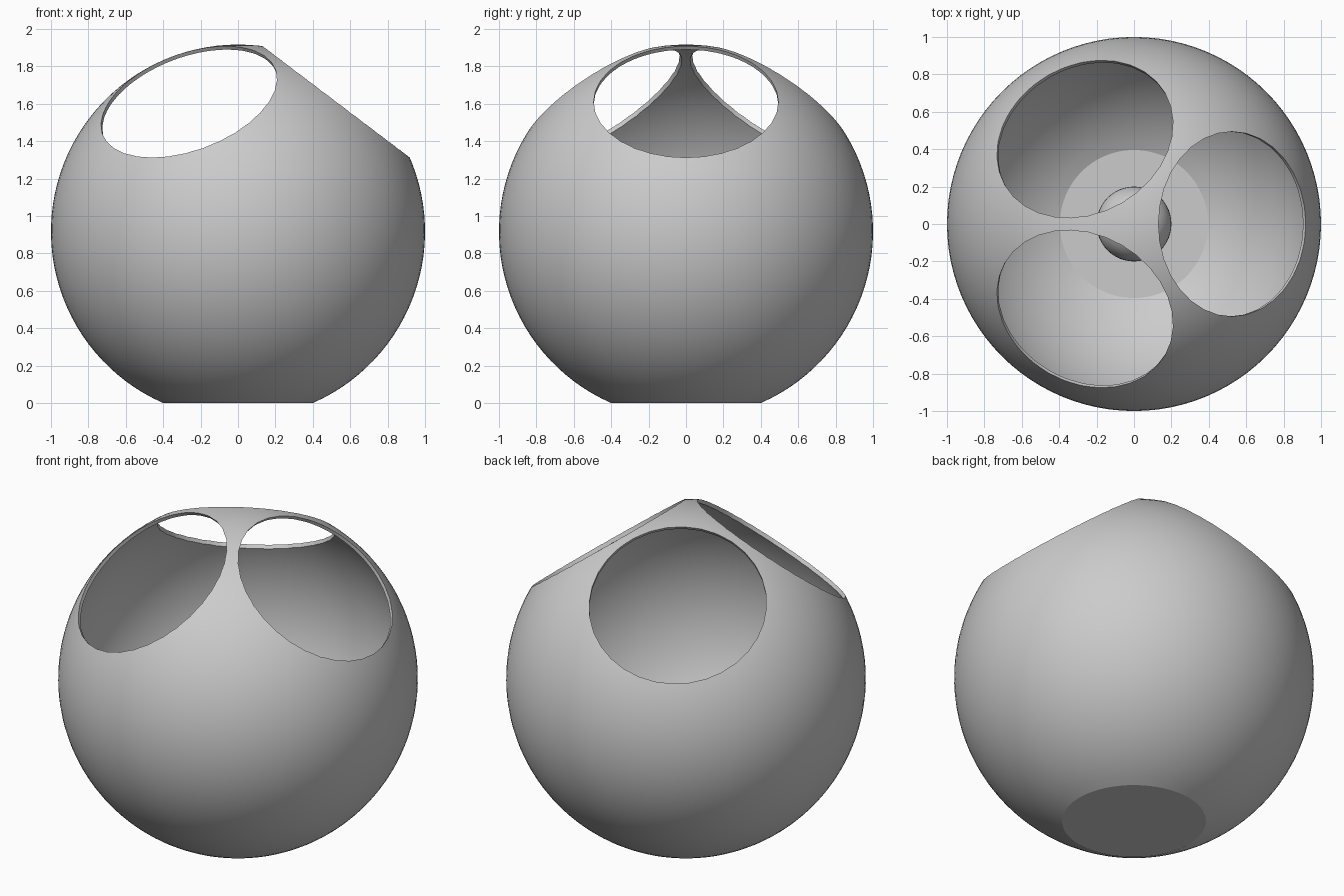
import bpy, bmesh
from math import sin, cos, asin, acos, pi, radians
from mathutils import Vector

if "Cube" in bpy.data.objects:
    bpy.data.objects.remove(bpy.data.objects["Cube"])

CZ, T = 0.9165, 0.02            # sphere centre height, wall thickness
HOLE_R, HOLE_TILT = 0.494, radians(37.1)


def arc(radius, floor, steps=48):
    # half profile from the top pole down to the edge of the flat floor
    end = acos((floor - CZ) / radius)
    return [(radius * sin(end * i / steps), CZ + radius * cos(end * i / steps))
            for i in range(steps + 1)] + [(0, floor)]


def lathe(bm, profile, steps=96, flip=False):
    sub = bmesh.new()
    verts = [sub.verts.new((r, 0, z)) for r, z in profile]
    edges = [sub.edges.new(p) for p in zip(verts, verts[1:])]
    bmesh.ops.spin(sub, geom=verts + edges, axis=(0, 0, 1), cent=(0, 0, 0),
                   angle=2 * pi, steps=steps, use_merge=True)
    bmesh.ops.remove_doubles(sub, verts=sub.verts, dist=1e-5)
    bmesh.ops.dissolve_degenerate(sub, edges=sub.edges, dist=1e-5)
    bmesh.ops.recalc_face_normals(sub, faces=sub.faces)
    if flip:
        bmesh.ops.reverse_faces(sub, faces=sub.faces)
    tmp = bpy.data.meshes.new("tmp")
    sub.to_mesh(tmp)
    sub.free()
    bm.from_mesh(tmp)
    bpy.data.meshes.remove(tmp)


# hollow round bowl with a flat base
bm = bmesh.new()
lathe(bm, arc(1.0, 0.0))
lathe(bm, arc(1.0 - T, T), flip=True)
mesh = bpy.data.meshes.new("bowl")
bm.to_mesh(mesh)
bm.free()
bowl = bpy.data.objects.new("bowl", mesh)
bpy.context.collection.objects.link(bowl)

# three round openings around the top
cutters = []
for k in range(3):
    a = k * 2 * pi / 3
    d = Vector((sin(HOLE_TILT) * cos(a), sin(HOLE_TILT) * sin(a), cos(HOLE_TILT)))
    bpy.ops.mesh.primitive_cylinder_add(vertices=32, radius=HOLE_R, depth=0.7,
                                        location=Vector((0, 0, CZ)) + d * 1.0,
                                        rotation=(0, HOLE_TILT, a))
    cutter = bpy.context.object
    cutter.name = "opening_cutter"
    cutter.hide_render = True
    cutters.append(cutter)
    mod = bowl.modifiers.new("opening", 'BOOLEAN')
    mod.operation, mod.solver, mod.object = 'DIFFERENCE', 'EXACT', cutter

bpy.ops.object.select_all(action='DESELECT')
bowl.select_set(True)
bpy.context.view_layer.objects.active = bowl
for mod in list(bowl.modifiers):
    bpy.ops.object.modifier_apply(modifier=mod.name)
for cutter in cutters:
    bpy.data.objects.remove(cutter)
bpy.ops.object.shade_smooth_by_angle(angle=radians(20))

# small ball resting on the floor inside
bpy.ops.mesh.primitive_uv_sphere_add(segments=48, ring_count=24, radius=0.2,
                                     location=(0, 0, T + 0.2))
bpy.context.object.name = "inner_ball"
bpy.ops.object.shade_smooth_by_angle(angle=radians(30))
